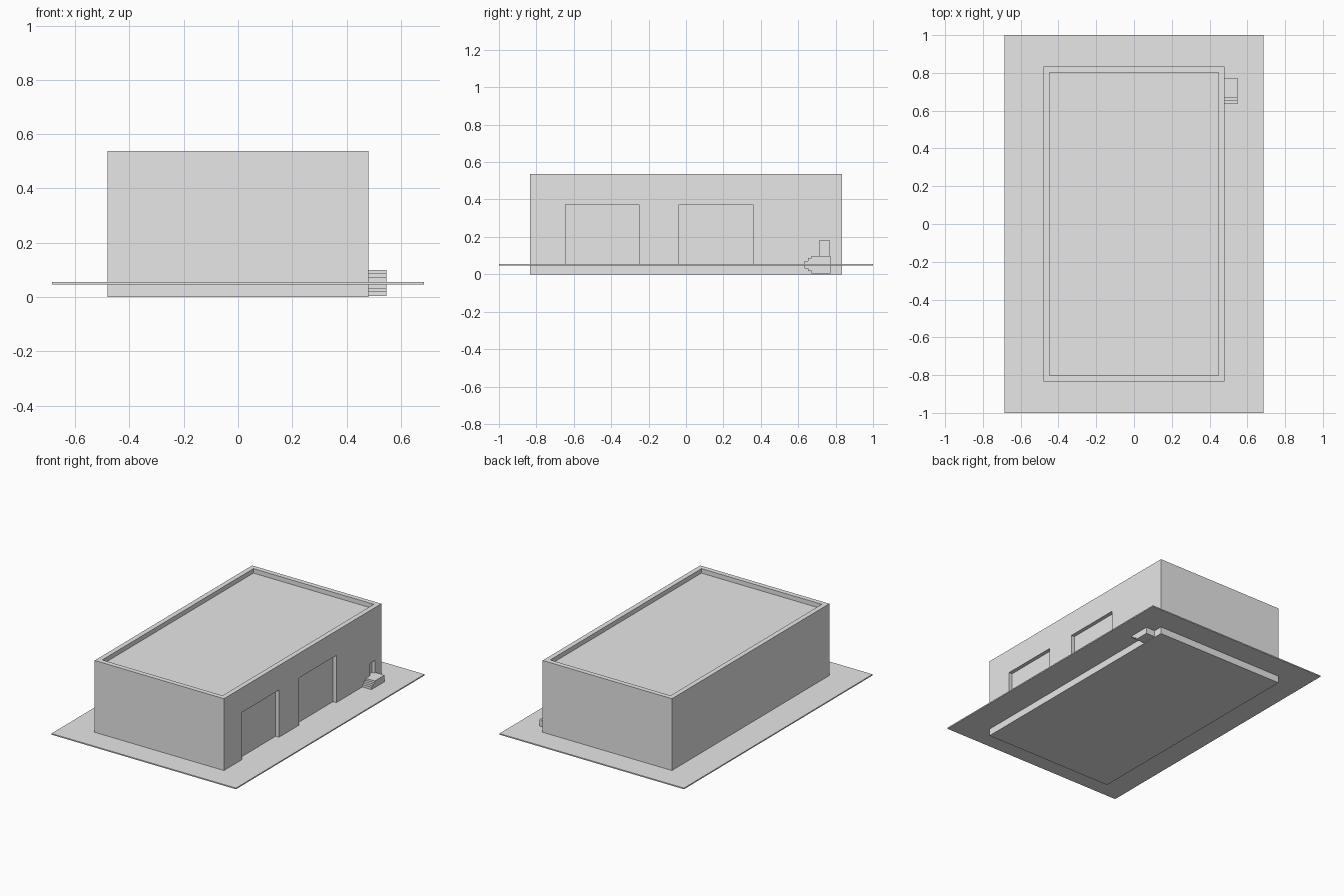
import bpy
import bmesh
from mathutils import Vector

cube = bpy.data.objects.get("Cube")
if cube:
    bpy.data.objects.remove(cube, do_unlink=True)

# One plain grey for everything
GREY = (0.8, 0.8, 0.8, 1)
grey = bpy.data.materials.new("plain grey")
grey.use_nodes = True
grey.diffuse_color = GREY
grey.node_tree.nodes["Principled BSDF"].inputs["Base Color"].default_value = GREY


def add_object(name, bm):
    bmesh.ops.recalc_face_normals(bm, faces=bm.faces)
    mesh = bpy.data.meshes.new(name)
    bm.to_mesh(mesh)
    bm.free()
    mesh.materials.append(grey)
    obj = bpy.data.objects.new(name, mesh)
    bpy.context.scene.collection.objects.link(obj)
    return obj


def box(name, low, high):
    low, high = Vector(low), Vector(high)
    bm = bmesh.new()
    bmesh.ops.create_cube(bm, size=1)
    bmesh.ops.scale(bm, vec=high - low, verts=bm.verts)
    bmesh.ops.translate(bm, vec=(low + high) / 2, verts=bm.verts)
    return add_object(name, bm)


def carve(target, cutter):
    cutter.hide_render = True
    mod = target.modifiers.new(cutter.name, 'BOOLEAN')
    mod.operation = 'DIFFERENCE'
    mod.solver = 'EXACT'
    mod.object = cutter
    bpy.context.view_layer.objects.active = target
    bpy.ops.object.modifier_apply(modifier=mod.name)
    bpy.data.objects.remove(cutter, do_unlink=True)


# Ground slab
box("ground_slab", (-0.685, -1, 0.047), (0.685, 1, 0.055))

# Building block, its foundation reaching below the slab
WALL = 0.48
building = box("building", (-WALL, -0.835, 0), (WALL, 0.835, 0.537))

# Sunken roof behind a parapet
carve(building, box("roof_cutter", (-0.447, -0.802, 0.507), (0.447, 0.802, 0.6)))

# Two loading bays and a small side door
for y in (-0.645, -0.038):
    carve(building, box("bay_cutter", (WALL - 0.025, y, 0.05), (0.6, y + 0.395, 0.372)))
carve(building, box("door_cutter", (WALL - 0.02, 0.714, 0.097), (0.6, 0.767, 0.182)))

# Stepped stair block with landing, stepped underneath too
profile = [(0.773, 0.099), (0.67, 0.099), (0.67, 0.086), (0.652, 0.086),
           (0.652, 0.071), (0.634, 0.071), (0.634, 0.032), (0.652, 0.032),
           (0.652, 0.018), (0.67, 0.018), (0.67, 0.004), (0.773, 0.004)]
bm = bmesh.new()
side = bm.faces.new([bm.verts.new((WALL, y, z)) for y, z in profile])
extruded = bmesh.ops.extrude_face_region(bm, geom=[side], use_keep_orig=True)
moved = [v for v in extruded["geom"] if isinstance(v, bmesh.types.BMVert)]
bmesh.ops.translate(bm, vec=(0.067, 0, 0), verts=moved)
add_object("entrance_steps", bm)
